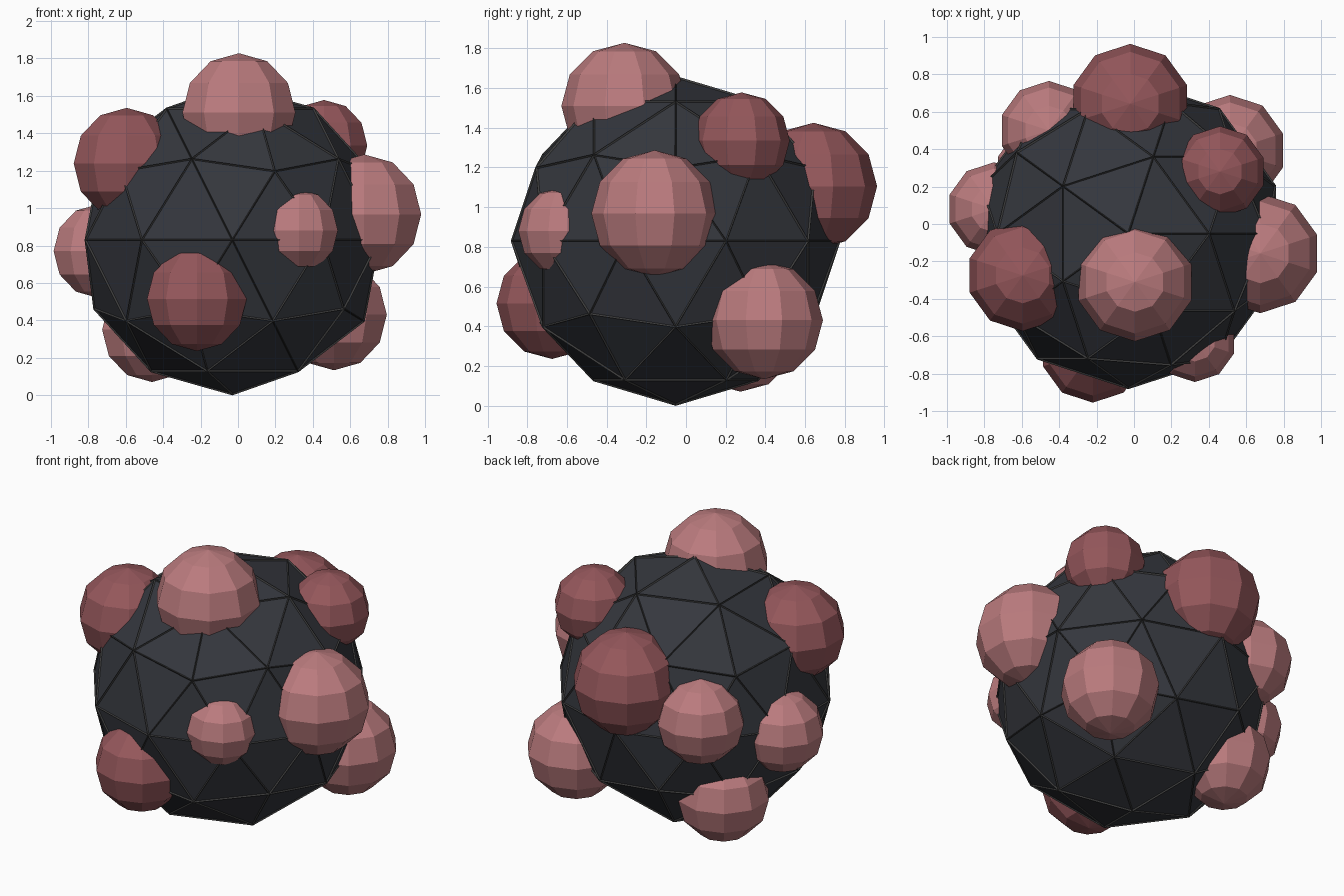
import bpy

if "Cube" in bpy.data.objects:
    bpy.data.objects.remove(bpy.data.objects["Cube"])

CENTRE = (-0.03, -0.052, 0.83)


def material(name, rgb):
    m = bpy.data.materials.new(name)
    m.diffuse_color = (*rgb, 1)
    m.use_nodes = True
    m.node_tree.nodes["Principled BSDF"].inputs["Base Color"].default_value = m.diffuse_color
    return m


shell_mat = material("charcoal", (0.035, 0.038, 0.047))
rib_mat = material("rib grey", (0.045, 0.045, 0.045))
light = material("light pink", (0.50, 0.20, 0.21))
dark = material("dark pink", (0.30, 0.095, 0.105))


def ico(name, radius, mat):
    bpy.ops.mesh.primitive_ico_sphere_add(subdivisions=2, radius=radius, location=CENTRE)
    ob = bpy.context.object
    ob.name = name
    ob.data.materials.append(mat)
    return ob


# faceted core
ico("core", 0.822, shell_mat)

# thin raised ribs along every core edge
ribs = ico("edge_ribs", 0.822, rib_mat)
wire = ribs.modifiers.new("Wire", 'WIREFRAME')
wire.thickness = 0.018
wire.offset = 0
wire.use_even_offset = False

# low-poly bumps half sunk in the core: x, y, z, radius, colour
bumps = [
    (0.005, -0.31, 1.51, 0.318, light),    # top front
    (-0.595, -0.275, 1.238, 0.298, dark),  # upper left
    (-0.22, -0.675, 0.515, 0.28, dark),    # low front
    (0.325, -0.625, 0.88, 0.22, light),    # front right
    (0.675, -0.157, 0.967, 0.32, light),   # right
    (-0.748, 0.08, 0.77, 0.25, light),     # left
    (0.513, 0.393, 0.43, 0.297, light),    # low back right
    (0.46, 0.28, 1.335, 0.243, dark),      # upper back right
    (-0.02, 0.643, 1.105, 0.32, dark),     # back
    (-0.455, 0.50, 0.92, 0.265, light),    # back left
    (-0.46, 0.275, 0.35, 0.28, light),     # low back left
]
for i, (x, y, z, r, mat) in enumerate(bumps, 1):
    bpy.ops.mesh.primitive_uv_sphere_add(segments=10, ring_count=6, radius=r, location=(x, y, z))
    ob = bpy.context.object
    ob.name = f"bump_{i}"
    ob.data.materials.append(mat)
